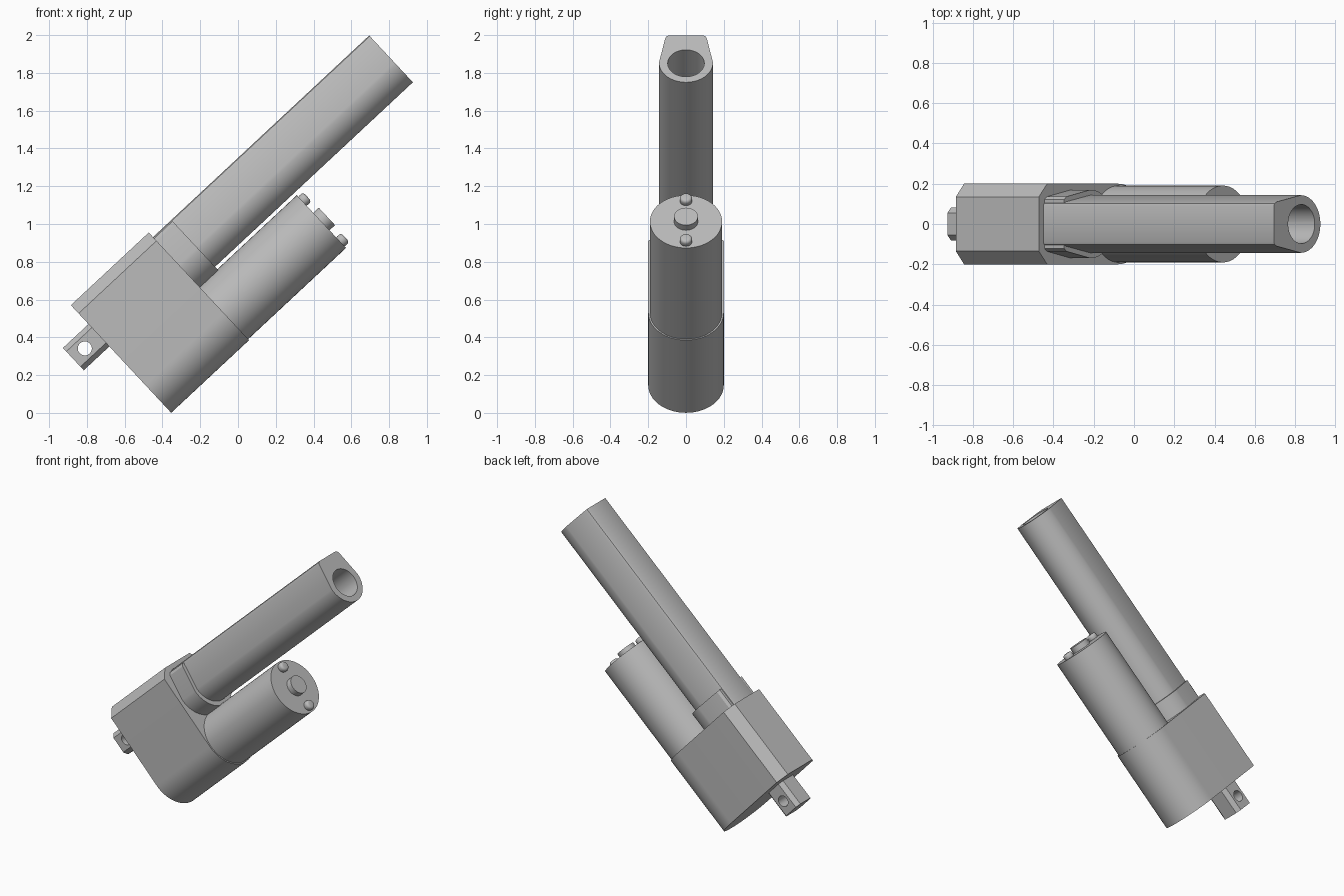
import bpy, bmesh
from math import sin, cos, pi, radians
from mathutils import Matrix

cube = bpy.data.objects.get("Cube")
if cube:
    bpy.data.objects.remove(cube, do_unlink=True)

grey = bpy.data.materials.new("plain_grey")
grey.use_nodes = True
colour = (0.5, 0.5, 0.5, 1)
grey.diffuse_color = colour
grey.node_tree.nodes["Principled BSDF"].inputs["Base Color"].default_value = colour

# Local frame: X runs along the stroke, Z across it; the whole unit leans up
LEAN = Matrix.Translation((0.005, 0, 0)) @ Matrix.Rotation(radians(-43), 4, 'Y')
AXIS = 0.79       # height of the tube axis
MOTOR = 0.443     # height of the motor axis


def arc(radius, height, start, end, steps):
    angles = [start + (end - start) * i / steps for i in range(steps + 1)]
    return [(radius * cos(t), height + radius * sin(t)) for t in angles]


def prism(name, section, a0, a1, along='X'):
    """Extrude a closed (side, height) section, then lean it."""
    bm = bmesh.new()
    face = bm.faces.new([bm.verts.new((a0, s, h)) for s, h in section])
    geom = bmesh.ops.extrude_face_region(bm, geom=[face])["geom"]
    top = [g for g in geom if isinstance(g, bmesh.types.BMVert)]
    bmesh.ops.translate(bm, verts=top, vec=(a1 - a0, 0, 0))
    if along == 'Y':
        bm.transform(Matrix.Rotation(pi / 2, 4, 'Z'))
    bmesh.ops.recalc_face_normals(bm, faces=bm.faces)
    bm.transform(LEAN)
    mesh = bpy.data.meshes.new(name)
    bm.to_mesh(mesh)
    bm.free()
    mesh.materials.append(grey)
    obj = bpy.data.objects.new(name, mesh)
    bpy.context.collection.objects.link(obj)
    return obj


def rod(name, radius, height, a0, a1, side=0, along='X'):
    ring = arc(radius, height, 0, 2 * pi, 48)[:-1]
    return prism(name, [(s + side, h) for s, h in ring], a0, a1, along)


def round_bottom(shoulder, radius, height):
    """Right-hand shoulder points, a half-round bottom, then the mirror."""
    left = [(-s, h) for s, h in reversed(shoulder)]
    return shoulder + arc(radius, height, 0, -pi, 32) + left


def apply_modifier(obj, mod):
    bpy.context.view_layer.objects.active = obj
    bpy.ops.object.modifier_apply(modifier=mod.name)


def cut(obj, cutter):
    cutter.hide_render = True
    mod = obj.modifiers.new("cut", 'BOOLEAN')
    mod.object = cutter
    mod.solver = 'EXACT'
    apply_modifier(obj, mod)
    bpy.data.objects.remove(cutter, do_unlink=True)


# Gear housing with chamfered top and half-round bottom
housing = prism("gear_housing", round_bottom([(0.135, 1.024), (0.2, 0.964)], 0.2, 0.445), -0.262, 0.302)

# Outer tube with flat top, tapered sides and a bored end
tube = prism("outer_tube", round_bottom([(0.09, 0.991), (0.102, 0.986), (0.11, 0.97)], 0.143, AXIS + 0.005),
             0.29, 1.867)
cut(tube, rod("bore_cutter", 0.097, AXIS, 0.6, 2))

# Collar wrapped round the foot of the tube
collar = prism("tube_collar", round_bottom([(0.122, 0.982), (0.136, 0.965)], 0.17, AXIS), 0.29, 0.435)

# Motor can, end boss and screws
motor = rod("motor_can", 0.191, MOTOR, 0.29, 1.01)
boss = rod("motor_end_boss", 0.063, MOTOR, 1, 1.05)
screws = []
for name, offset in (("upper_screw", 0.147), ("lower_screw", -0.147)):
    screw = rod(name, 0.033, MOTOR + offset, 1, 1.045)
    bevel = screw.modifiers.new("dome", 'BEVEL')
    bevel.width = 0.016
    bevel.segments = 4
    bevel.limit_method = 'ANGLE'
    apply_modifier(screw, bevel)
    screws.append(screw)

# Rear mounting lug with chamfered corners and a cross hole
half, flat, mid = 0.081, 0.055, 0.806
corners = [(half, flat), (flat, half), (-flat, half), (-half, flat),
           (-half, -flat), (-flat, -half), (flat, -half), (half, -flat)]
lug = prism("rear_lug", [(s, mid + h) for s, h in corners], -0.447, -0.25)
cut(lug, rod("pin_cutter", 0.037, mid, -0.2, 0.2, 0.364, 'Y'))

# Smooth curved walls, keep edges crisp
bpy.ops.object.select_all(action='DESELECT')
for obj in [housing, tube, collar, motor, boss, lug] + screws:
    obj.select_set(True)
bpy.context.view_layer.objects.active = housing
bpy.ops.object.shade_smooth_by_angle(angle=radians(25))
